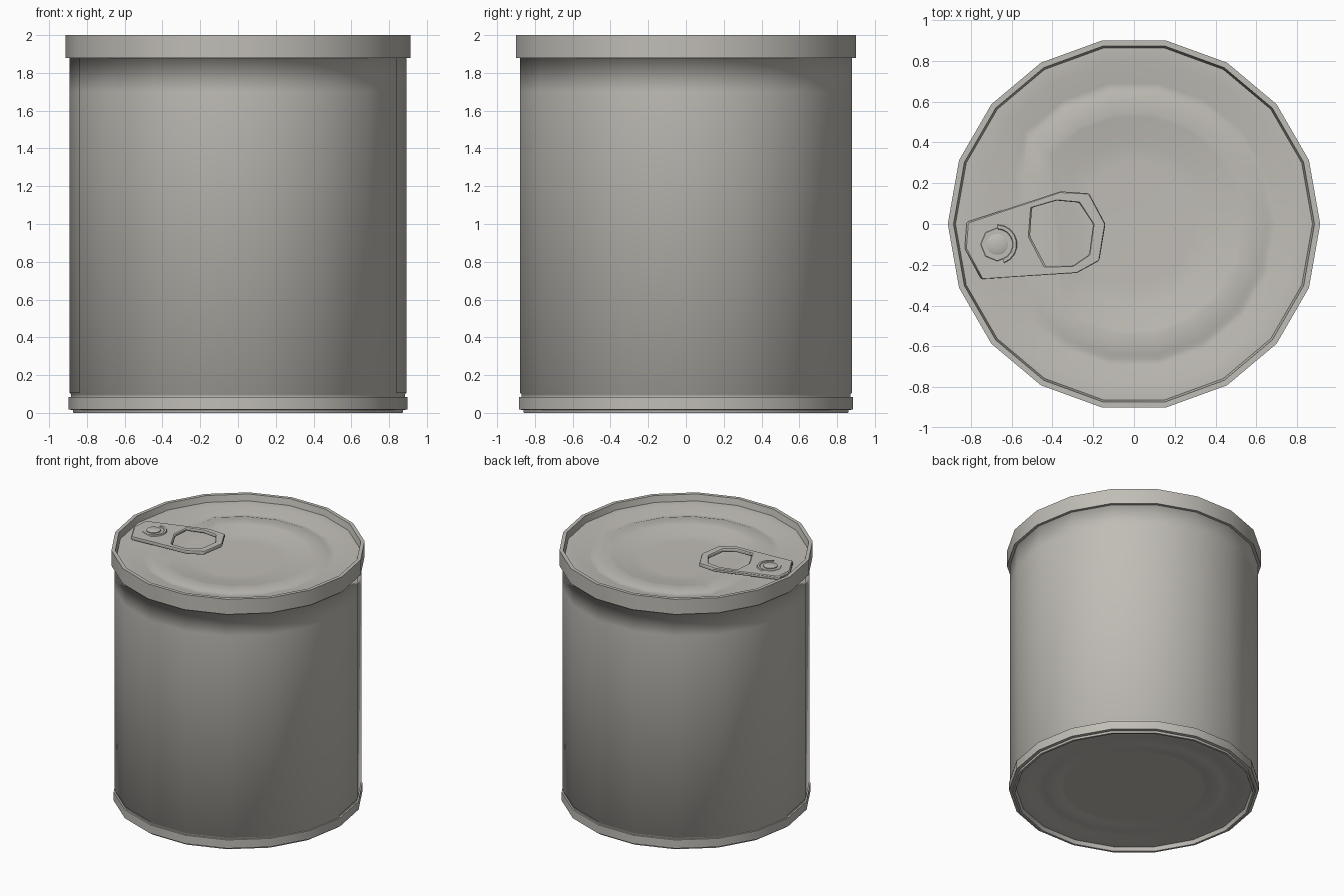
import bpy
import bmesh
from math import cos, sin, tau, radians

if "Cube" in bpy.data.objects:
    bpy.data.objects.remove(bpy.data.objects["Cube"])

SIDES = 18
TAB_DIR = (-0.996, -0.087)      # direction from the lid centre to the tab

metal = bpy.data.materials.new("tin_grey")
metal.use_nodes = True
colour = (0.53, 0.51, 0.47, 1)
metal.diffuse_color = colour
metal.node_tree.nodes["Principled BSDF"].inputs["Base Color"].default_value = colour


def finish(name, bm, angle):
    mesh = bpy.data.meshes.new(name)
    bm.to_mesh(mesh)
    bm.free()
    mesh.materials.append(metal)
    obj = bpy.data.objects.new(name, mesh)
    bpy.context.collection.objects.link(obj)
    bpy.ops.object.select_all(action='DESELECT')
    obj.select_set(True)
    bpy.context.view_layer.objects.active = obj
    bpy.ops.object.shade_smooth_by_angle(angle=radians(angle))
    return obj


def lathe(name, profile, sides=SIDES, centre=(0, 0), cap_start=False,
          cap_end=False, angle=32):
    """Turn (radius, z, optional flat limit) points, running from bottom to top."""
    bm = bmesh.new()
    rings = []
    for radius, z, *limit in profile:
        ring = []
        for i in range(sides):
            x, y = radius * cos(tau * i / sides), radius * sin(tau * i / sides)
            if limit:           # flatten the ring on the tab side
                over = max(0, x * TAB_DIR[0] + y * TAB_DIR[1] - limit[0])
                x, y = x - over * TAB_DIR[0], y - over * TAB_DIR[1]
            ring.append(bm.verts.new((centre[0] + x, centre[1] + y, z)))
        rings.append(ring)
    for a, b in zip(rings, rings[1:]):
        for i in range(sides):
            j = (i + 1) % sides
            bm.faces.new((a[i], a[j], b[j], b[i]))
    if cap_start:
        bm.faces.new(rings[0][::-1])
    if cap_end:
        bm.faces.new(rings[-1])
    return finish(name, bm, angle)


def plate(name, outer, inner, low, high, bevel):
    """Flat ring between two matching outlines."""
    bm = bmesh.new()
    loops = [[bm.verts.new((x, y, z)) for x, y in pts]
             for pts, z in ((outer, low), (outer, high), (inner, high), (inner, low))]
    n = len(outer)
    for k in range(4):
        a, b = loops[k], loops[(k + 1) % 4]
        for i in range(n):
            j = (i + 1) % n
            bm.faces.new((a[i], a[j], b[j], b[i]))
    bmesh.ops.recalc_face_normals(bm, faces=bm.faces)
    obj = finish(name, bm, 25)
    mod = obj.modifiers.new("soft_edges", 'BEVEL')
    mod.width = bevel
    mod.segments = 1
    return obj


# Can wall, with the underside of the top rim shading softly into it
lathe("can_wall", [(0.885, 0.085), (0.885, 0.10), (0.892, 0.105), (0.892, 1.70),
                   (0.892, 1.88), (0.912, 1.881)], angle=100)

# Rolled rims
lathe("top_rim", [(0.89, 1.88), (0.913, 1.88), (0.913, 2.0), (0.885, 2.0), (0.875, 1.95)])
lathe("bottom_rim", [(0.845, 0.03), (0.855, 0), (0.872, 0), (0.875, 0.015),
                     (0.897, 0.018), (0.897, 0.085), (0.883, 0.085)])

# Lid, stepping down toward the middle
lathe("lid", [(0.875, 1.95), (0.80, 1.95, 0.68), (0.70, 1.925, 0.56),
              (0.67, 1.925, 0.52), (0.65, 1.932, 0.50), (0.55, 1.932, 0.39),
              (0.53, 1.93, 0.375), (0.40, 1.902, 0.28), (0.30, 1.90, 0.20)],
      cap_end=True)

# Base with pressed rings
lathe("base_plate", [(0.50, 0.05), (0.53, 0.05), (0.57, 0.04), (0.65, 0.04),
                     (0.70, 0.047), (0.76, 0.03), (0.845, 0.03)], cap_start=True)

# Pull tab with finger hole
tab_outline = [(-0.36, 0.16), (-0.22, 0.15), (-0.14, 0), (-0.17, -0.18),
               (-0.28, -0.24), (-0.75, -0.27), (-0.83, -0.12), (-0.82, 0.01)]
finger_hole = [(-0.38, 0.115), (-0.27, 0.105), (-0.20, 0), (-0.22, -0.15),
               (-0.30, -0.205), (-0.43, -0.21), (-0.51, -0.06), (-0.50, 0.08)]
plate("pull_tab", tab_outline, finger_hole, 1.952, 1.978, 0.007)

# Rivet, its washer and the curved slot lip
rivet = (-0.67, -0.10)
lathe("washer", [(0.085, 1.975), (0.08, 1.981)], 8, rivet, cap_end=True)
lathe("rivet", [(0.052, 1.978), (0.052, 1.988), (0.044, 1.992)], 14, rivet, cap_end=True)


def arc(radius):
    return [(rivet[0] + radius * cos(radians(a)), rivet[1] + radius * sin(radians(a)))
            for a in range(-70, 91, 20)]


bm = bmesh.new()
rows = [[bm.verts.new((x, y, z)) for x, y in arc(r)]
        for r, z in ((0.098, 1.977), (0.094, 1.986), (0.078, 1.986), (0.074, 1.98))]
for a, b in zip(rows, rows[1:]):
    for i in range(len(a) - 1):
        bm.faces.new((a[i], a[i + 1], b[i + 1], b[i]))
finish("slot_lip", bm, 30)
